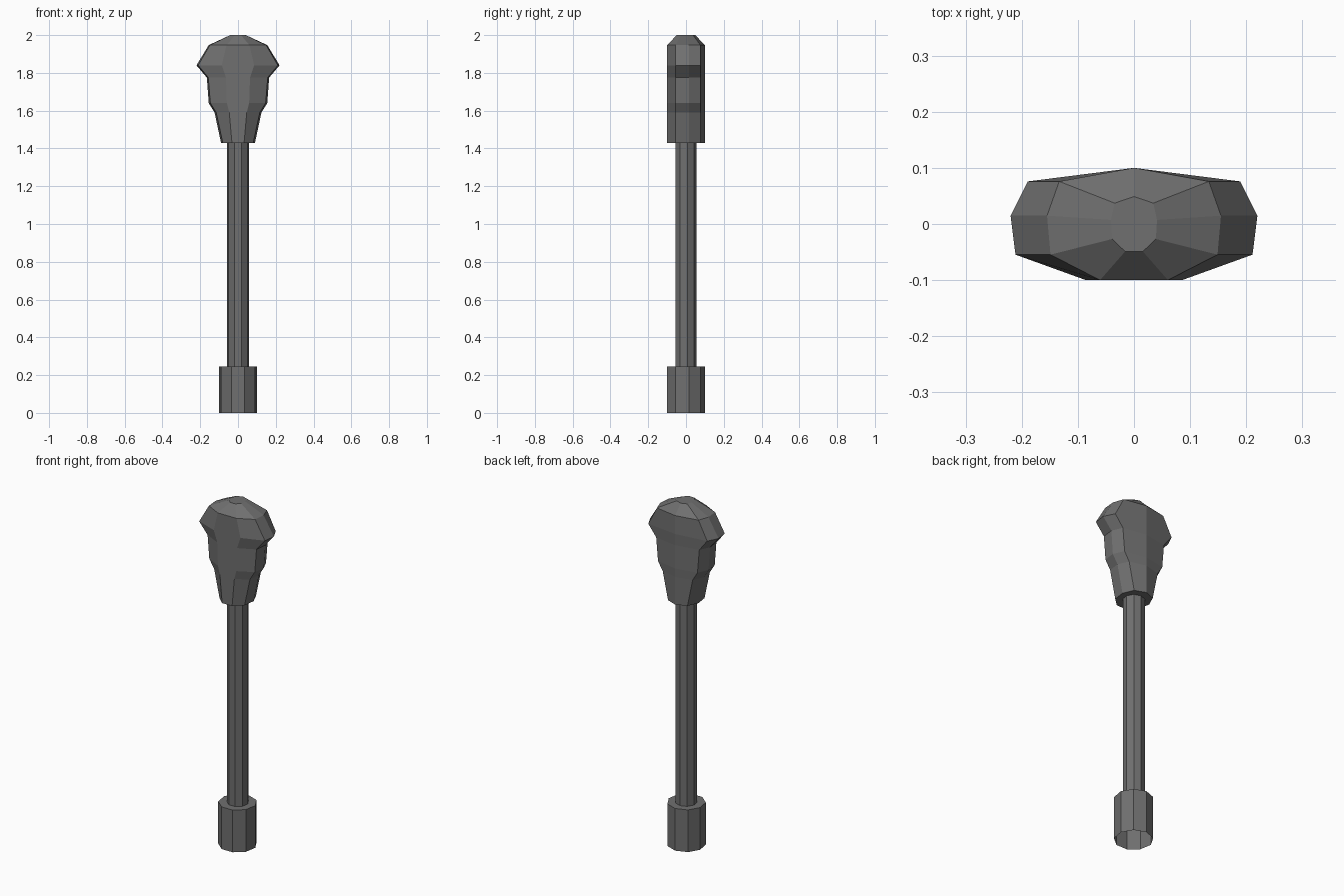
import bpy
from math import sin, cos, radians

if "Cube" in bpy.data.objects:
    bpy.data.objects.remove(bpy.data.objects["Cube"])

# Nine-sided cross-section, one vertex pointing to the back
ANGLES = [90 + 40 * i for i in range(9)]
ROUND = [cos(radians(a)) / 0.985 for a in ANGLES]
DEPTH = [(sin(radians(a)) - 0.03) / 0.97 for a in ANGLES]
# Broad cross-section of the head: flatter sides than a circle
half = [0.0, 0.86, 1.0, 0.96, 0.39]
BROAD = [0.0] + [-v for v in half[1:]] + half[:0:-1]

# Dark metal for every part
metal = bpy.data.materials.new("dark_metal")
metal.diffuse_color = (0.16, 0.16, 0.16, 1)
metal.use_nodes = True
metal.node_tree.nodes["Principled BSDF"].inputs["Base Color"].default_value = metal.diffuse_color


def loft(name, rings, bottom=True):
    """rings: (z, half width, half depth, broadness 0..1)"""
    verts, faces = [], []
    for z, w, d, b in rings:
        for r, s, y in zip(ROUND, BROAD, DEPTH):
            verts.append((w * (r + (s - r) * b), d * y, z))
    for k in range(len(rings) - 1):
        for i in range(9):
            j = (i + 1) % 9
            faces.append((9 * k + i, 9 * k + j, 9 * k + 9 + j, 9 * k + 9 + i))
    if bottom:
        faces.append(tuple(range(8, -1, -1)))
    last = 9 * (len(rings) - 1)
    faces.append(tuple(range(last, last + 9)))
    mesh = bpy.data.meshes.new(name)
    mesh.from_pydata(verts, [], faces)
    mesh.materials.append(metal)
    obj = bpy.data.objects.new(name, mesh)
    bpy.context.collection.objects.link(obj)
    return obj


# Foot collar, open underneath, and the pole
loft("foot", [(0, 0.101, 0.1, 0), (0.245, 0.101, 0.1, 0)], bottom=False)
loft("pole", [(0.24, 0.057, 0.056, 0), (1.44, 0.057, 0.056, 0)])

# Flattened head, flaring to a wide brim under a faceted cap
loft("head", [
    (1.43, 0.09, 0.1, 0.2),
    (1.59, 0.124, 0.1, 0.6),
    (1.64, 0.155, 0.1, 0.8),
    (1.775, 0.165, 0.1, 0.9),
    (1.84, 0.22, 0.1, 1),
    (1.947, 0.155, 0.1, 1),
    (2.0, 0.041, 0.049, 0.9),
])
